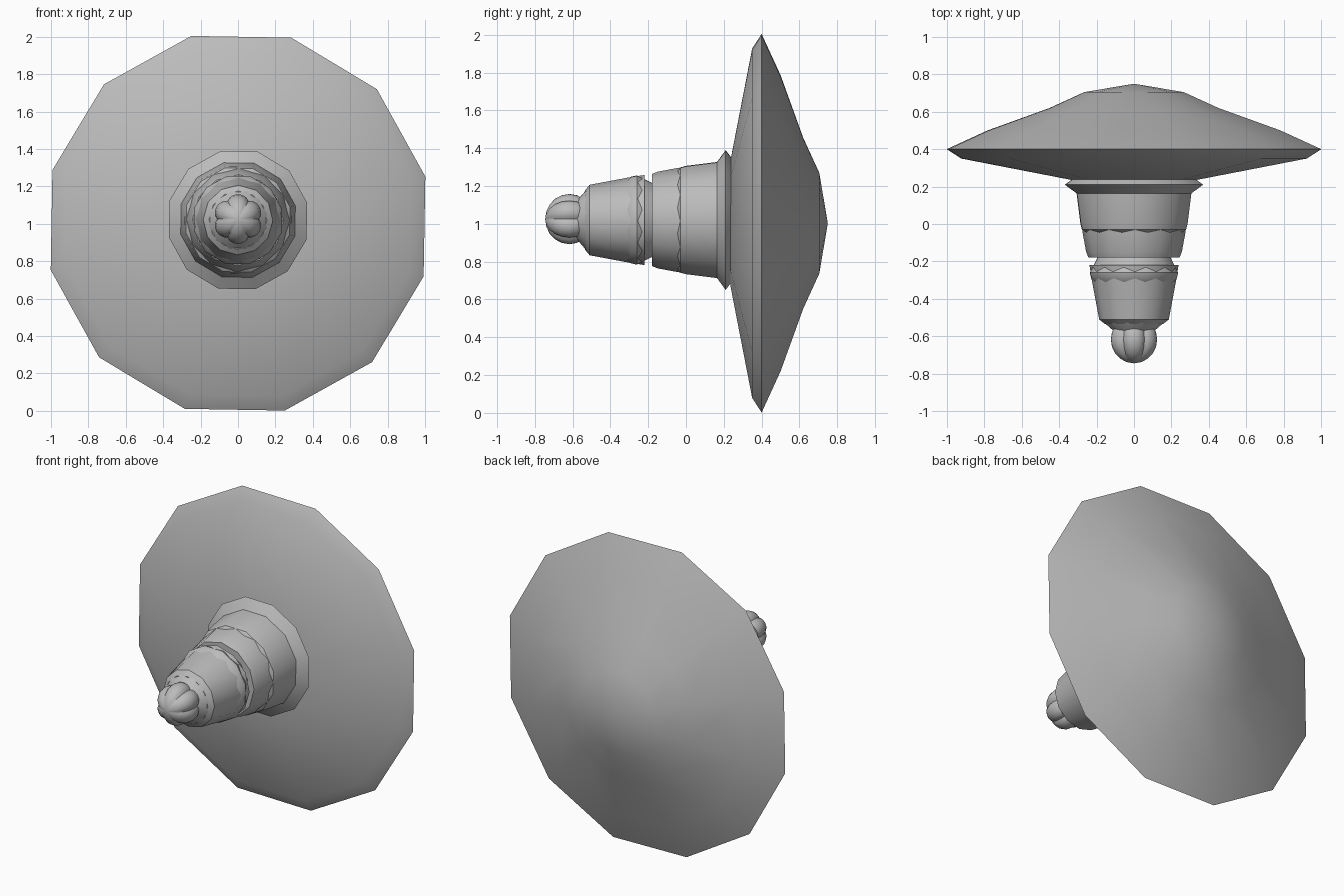
import bpy, bmesh, math

if "Cube" in bpy.data.objects:
    bpy.data.objects.remove(bpy.data.objects["Cube"])

grey = bpy.data.materials.new("plain grey")
grey.diffuse_color = (0.5, 0.5, 0.5, 1)
grey.use_nodes = True
grey.node_tree.nodes["Principled BSDF"].inputs["Base Color"].default_value = grey.diffuse_color
FLAT = math.cos(math.radians(15))   # half-width to corner radius of a 12-gon


def finish(bm, name, angle):
    bmesh.ops.recalc_face_normals(bm, faces=bm.faces[:])
    me = bpy.data.meshes.new(name)
    bm.to_mesh(me)
    bm.free()
    ob = bpy.data.objects.new(name, me)
    bpy.context.collection.objects.link(ob)
    me.materials.append(grey)
    bpy.ops.object.select_all(action='DESELECT')
    ob.select_set(True)
    bpy.context.view_layer.objects.active = ob
    bpy.ops.object.shade_smooth_by_angle(angle=math.radians(angle))
    return ob


def turned(name, profile, zc, turn=14, sides=12, lobe=None, smooth=35):
    """Turn (y, half-width) pairs around the y axis; width 0 closes to a point."""
    bm = bmesh.new()
    rings = []
    for y, r in profile:
        if r == 0:
            rings.append([bm.verts.new((0, y, zc))])
            continue
        ring = []
        for i in range(sides):
            a = math.radians(turn) + 2 * math.pi * i / sides
            k = r * lobe(a) if lobe else r / FLAT
            ring.append(bm.verts.new((k * math.cos(a), y, zc + k * math.sin(a))))
        rings.append(ring)
    for p, q in zip(rings, rings[1:]):
        for i in range(sides):
            j = (i + 1) % sides
            if len(p) == 1:
                bm.faces.new((p[0], q[i], q[j]))
            elif len(q) == 1:
                bm.faces.new((p[i], p[j], q[0]))
            else:
                bm.faces.new((p[i], p[j], q[j], q[i]))
    for ring in (rings[0], rings[-1]):
        if len(ring) > 1:
            bm.faces.new(ring)
    return finish(bm, name, smooth)


# wide twelve-sided disc
turned("disc", [(0.235, 0.33), (0.35, 0.92), (0.40, 0.997), (0.50, 0.78), (0.62, 0.45),
                (0.705, 0.265), (0.75, 0)], 1.003, smooth=50)

# collar where the stem meets the disc
turned("collar", [(0.26, 0.29), (0.235, 0.335), (0.21, 0.368), (0.16, 0.30)], 1.02)

# overlapping stem sections, alternately turned so their edges look scalloped
turned("stem_base", [(0.22, 0.31), (0.16, 0.305), (0.0, 0.285), (-0.03, 0.277), (-0.05, 0.25)], 1.02)
turned("stem_second", [(0.02, 0.274), (-0.05, 0.265), (-0.15, 0.247), (-0.18, 0.235)], 1.02, 29)
turned("stem_third", [(-0.15, 0.18), (-0.19, 0.20), (-0.26, 0.235), (-0.29, 0.228), (-0.32, 0.20)], 1.02)
turned("stem_fourth", [(-0.22, 0.23), (-0.30, 0.218), (-0.51, 0.18), (-0.535, 0.15)], 1.02, 29)
turned("stem_tip", [(-0.50, 0.17), (-0.535, 0.15), (-0.57, 0.11), (-0.60, 0.09)], 1.02)


# lobed knob at the front
def lobes(a):
    return 0.86 + 0.16 * abs(math.cos(3 * (a - math.pi / 2))) ** 0.7


knob = []
for i in range(11):
    t = math.pi * i / 10
    knob.append((-0.617 - 0.128 * math.cos(t), 0 if i in (0, 10) else 0.13 * math.sin(t)))
turned("knob", knob, 1.025, 0, 48, lobes, 35)
